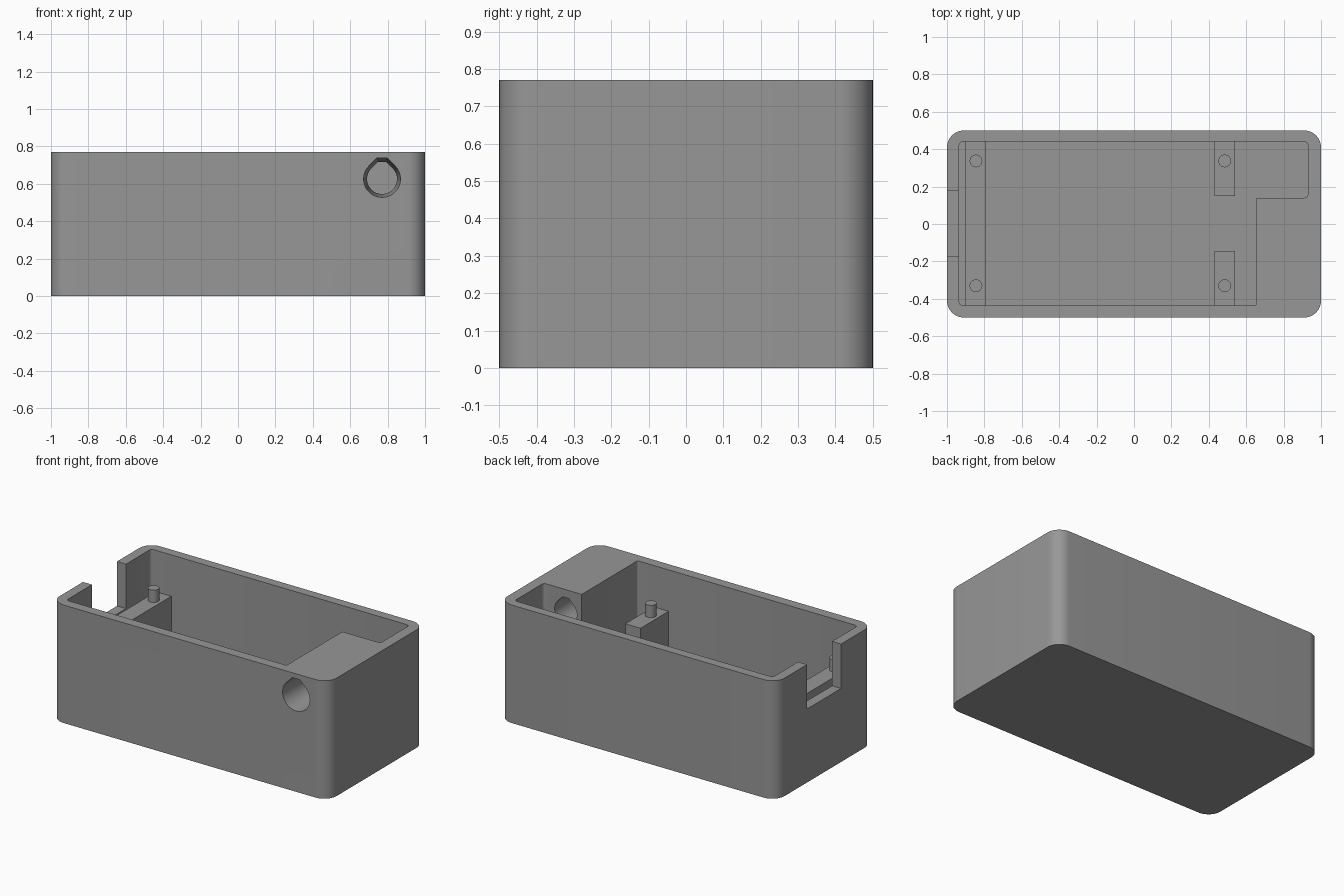
import bpy, bmesh, math
from mathutils import Vector

if "Cube" in bpy.data.objects:
    bpy.data.objects.remove(bpy.data.objects["Cube"])

H, FLOOR = 0.77, 0.065          # case height, floor thickness
REST, PIN_TOP = 0.50, 0.58      # board support height, locating pin tip

grey = bpy.data.materials.new("grey_plastic")
grey.diffuse_color = (0.31, 0.31, 0.31, 1)
grey.use_nodes = True
grey.node_tree.nodes["Principled BSDF"].inputs["Base Color"].default_value = grey.diffuse_color


def loft(name, rings):
    """Closed solid through equal-length rings of points."""
    bm = bmesh.new()
    loops = [[bm.verts.new(p) for p in r] for r in rings]
    n = len(loops[0])
    for a, b in zip(loops, loops[1:]):
        for i in range(n):
            j = (i + 1) % n
            bm.faces.new((a[i], a[j], b[j], b[i]))
    bm.faces.new(loops[0])
    bm.faces.new(loops[-1])
    bmesh.ops.recalc_face_normals(bm, faces=bm.faces)
    me = bpy.data.meshes.new(name)
    bm.to_mesh(me)
    bm.free()
    ob = bpy.data.objects.new(name, me)
    bpy.context.collection.objects.link(ob)
    me.materials.append(grey)
    return ob


def prism(name, outline, z0, z1):
    return loft(name, [[(x, y, z) for x, y in outline] for z in (z0, z1)])


def rect(x0, x1, y0, y1):
    return [(x0, y0), (x1, y0), (x1, y1), (x0, y1)]


def fillet(corners, radii, steps):
    """Round right-angle corners of an axis-aligned outline."""
    out = []
    for i, (c, r) in enumerate(zip(corners, radii)):
        c = Vector(c)
        if r == 0:
            out.append(c)
            continue
        u = (Vector(corners[i - 1]) - c).normalized() * r
        v = (Vector(corners[(i + 1) % len(corners)]) - c).normalized() * r
        for k in range(steps + 1):
            t = math.pi / 2 * k / steps
            out.append(c + u * (1 - math.sin(t)) + v * (1 - math.cos(t)))
    return out


def circle(cx, cy, r, n=24):
    return [(cx + r * math.cos(2 * math.pi * i / n),
             cy + r * math.sin(2 * math.pi * i / n)) for i in range(n)]


def teardrop(r, y, cx=0.77, cz=0.626):
    """Circle with 45 degree shoulders and a flat top."""
    angles = [math.radians(135 + 270 * i / 36) for i in range(37)]
    pts = [(math.cos(a), math.sin(a)) for a in angles]
    pts += [(0.274, 1.14), (-0.274, 1.14)]
    return [(cx + r * px, y, cz + r * pz) for px, pz in pts]


# Outer shell
case = prism("case", fillet(rect(-1, 1, -0.5, 0.5), [0.09] * 4, 10), 0, H)

# Cutters: L-shaped cavity, connector notch, tapered cable hole
cavity = [(-0.935, -0.435), (0.655, -0.435), (0.655, 0.14),
          (0.93, 0.14), (0.93, 0.44), (-0.935, 0.44)]
cutters = [
    prism("cavity_cutter", fillet(cavity, [.02, .01, 0, .02, .02, .02], 4), FLOOR, H + 0.1),
    prism("notch_cutter", rect(-1.1, -0.90, -0.17, 0.18), 0.48, H + 0.1),
    loft("cable_hole_cutter", [teardrop(0.099, -0.52), teardrop(0.080, 0.15)]),
]
bpy.context.view_layer.objects.active = case
for c in cutters:
    m = case.modifiers.new(c.name, "BOOLEAN")
    m.object, m.operation, m.solver = c, "DIFFERENCE", "EXACT"
    bpy.ops.object.modifier_apply(modifier=m.name)
    bpy.data.objects.remove(c)

# Board supports: one full-width rail and two short blocks
parts = [case]
for name, outline in (("rail_support", rect(-0.90, -0.79, -0.44, 0.445)),
                      ("front_support", rect(0.43, 0.54, -0.44, -0.145)),
                      ("back_support", rect(0.43, 0.54, 0.15, 0.445))):
    parts.append(prism(name, outline, FLOOR - 0.01, REST))

# Locating pins
for side, x in (("left", -0.845), ("right", 0.485)):
    for end, y in (("front", -0.33), ("back", 0.337)):
        parts.append(prism(f"{side}_{end}_pin", circle(x, y, 0.034), REST - 0.01, PIN_TOP))

# Smooth rounded walls, keep edges crisp
for ob in parts:
    bpy.ops.object.select_all(action="DESELECT")
    ob.select_set(True)
    bpy.context.view_layer.objects.active = ob
    bpy.ops.object.shade_smooth_by_angle(angle=math.radians(30))
